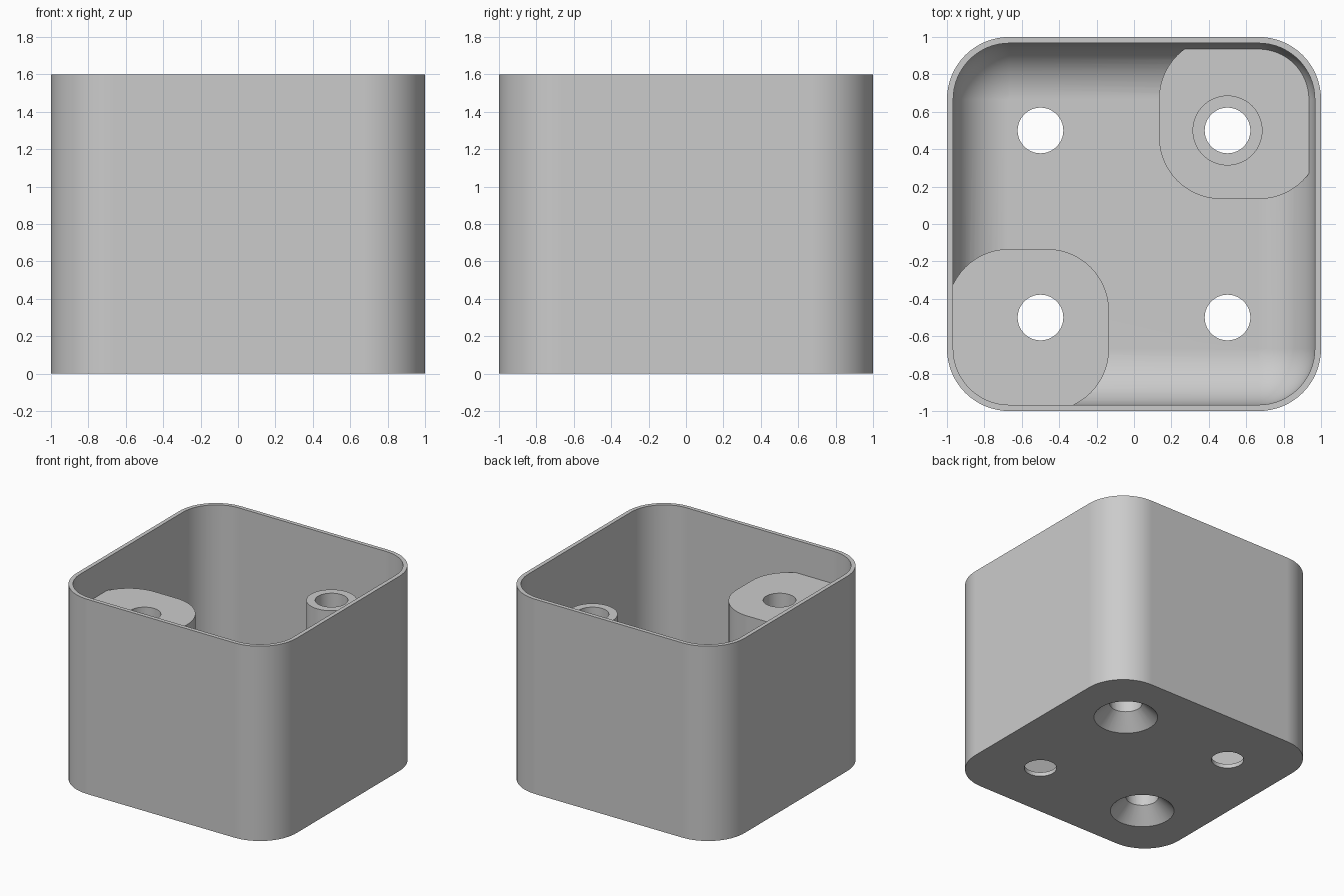
import bpy, bmesh
from math import sin, cos, pi

cube = bpy.data.objects.get("Cube")
if cube:
    bpy.data.objects.remove(cube, do_unlink=True)

SEG = 16             # segments per rounded corner
WALL = 0.0333        # wall and floor thickness
R = 0.3333           # outer corner radius
RIN = R - WALL       # inner corner and floor fillet radius
HEIGHT, POST_TOP, LEDGE_TOP = 1.6, 1.3333, 0.2
HOLE_R, SINK_R, TUBE_R = 0.122, 0.24, 0.187

grey = bpy.data.materials.new("light grey")
grey.use_nodes = True
grey.diffuse_color = (0.6, 0.6, 0.6, 1)
grey.node_tree.nodes["Principled BSDF"].inputs["Base Color"].default_value = (0.6, 0.6, 0.6, 1)


def ring(z, half, radius, cx=0, cy=0):
    """Rounded square outline; a circle when half equals radius."""
    pts = []
    for q, (sx, sy) in enumerate([(1, 1), (-1, 1), (-1, -1), (1, -1)]):
        for i in range(SEG + 1):
            a = (q + i / SEG) * pi / 2
            pts.append((cx + sx * (half - radius) + radius * cos(a),
                        cy + sy * (half - radius) + radius * sin(a), z))
    return pts


def loft(name, rings):
    bm = bmesh.new()
    loops = [[bm.verts.new(p) for p in r] for r in rings]
    n = len(loops[0])
    for low, high in zip(loops, loops[1:]):
        for i in range(n):
            j = (i + 1) % n
            bm.faces.new((low[i], low[j], high[j], high[i]))
    bm.faces.new(loops[0][::-1])
    bm.faces.new(loops[-1])
    bmesh.ops.remove_doubles(bm, verts=bm.verts, dist=0.0001)
    bmesh.ops.recalc_face_normals(bm, faces=bm.faces)
    mesh = bpy.data.meshes.new(name)
    bm.to_mesh(mesh)
    bm.free()
    obj = bpy.data.objects.new(name, mesh)
    bpy.context.collection.objects.link(obj)
    mesh.materials.append(grey)
    return obj


def cylinder(name, z0, z1, r0, r1, c):
    return loft(name, [ring(z0, r0, r0, c[0], c[1]), ring(z1, r1, r1, c[0], c[1])])


def subtract(target, cutter):
    mod = target.modifiers.new("cut", 'BOOLEAN')
    mod.operation, mod.solver, mod.object = 'DIFFERENCE', 'EXACT', cutter
    bpy.context.view_layer.objects.active = target
    bpy.ops.object.modifier_apply(modifier=mod.name)
    bpy.data.objects.remove(cutter, do_unlink=True)


# Cavity: straight walls with a rounded floor edge
core = 1 - R
rings = []
for i in range(SEG + 1):
    a = i / SEG * pi / 2
    rings.append(ring(WALL + RIN * (1 - cos(a)), core + RIN * sin(a), RIN * sin(a)))
rings.append(ring(HEIGHT + 0.1, 1 - WALL, RIN))
cavity = loft("cavity", rings)

# Corner post, and low ledge with a tube, left standing in the cavity
half = 0.4333
mid = 1 - half
for name, s, top in (("post", -1, POST_TOP), ("ledge", 1, LEDGE_TOP)):
    subtract(cavity, loft(name, [ring(-0.1, half, R, s * mid, s * mid),
                                 ring(top, half, R, s * mid, s * mid)]))
subtract(cavity, cylinder("tube", 0.1, POST_TOP, TUBE_R, TUBE_R, (0.5, 0.5)))

# Open box
box = loft("open_box", [ring(0, 1, R), ring(HEIGHT, 1, R)])
subtract(box, cavity)

# Four through holes, two of them countersunk from below
for sx in (-1, 1):
    for sy in (-1, 1):
        c = (sx * 0.5, sy * 0.5)
        subtract(box, cylinder("hole", -0.1, 1.5, HOLE_R, HOLE_R, c))
        if sx == sy:
            depth = SINK_R - HOLE_R
            subtract(box, cylinder("countersink", -0.05, depth + 0.02,
                                   SINK_R + 0.05, HOLE_R - 0.02, c))

# Smooth curved walls, keep rims sharp and flats even
bpy.ops.object.select_all(action='DESELECT')
box.select_set(True)
bpy.context.view_layer.objects.active = box
bpy.ops.object.shade_smooth_by_angle(angle=pi / 6)
even = box.modifiers.new("even_normals", 'WEIGHTED_NORMAL')
even.keep_sharp = True
